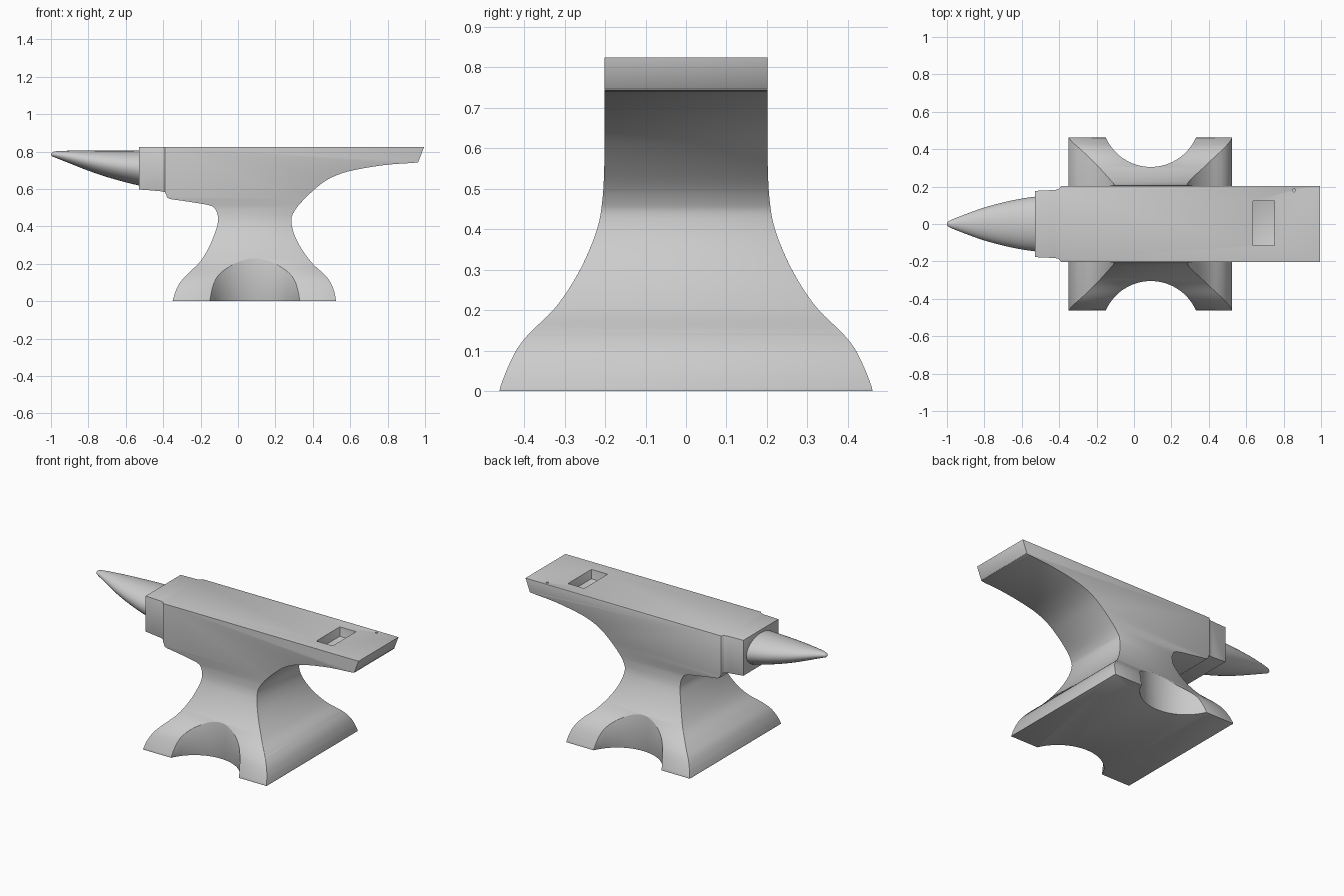
import bpy, bmesh
from math import pi, sin, cos
from mathutils import Vector, Matrix

if "Cube" in bpy.data.objects:
    bpy.data.objects.remove(bpy.data.objects["Cube"])


def smooth(pts, n=6):
    """Catmull-Rom curve through 2D points."""
    p = [Vector(q) for q in pts]
    p = [2 * p[0] - p[1]] + p + [2 * p[-1] - p[-2]]
    out = []
    for a, b, c, d in zip(p, p[1:], p[2:], p[3:]):
        for i in range(n):
            t = i / n
            out.append(0.5 * (2 * b + (c - a) * t + (2 * a - 5 * b + 4 * c - d) * t * t
                              + (3 * b - a - 3 * c + d) * t ** 3))
    return out + [p[-2]]


def make(name, bm):
    bmesh.ops.recalc_face_normals(bm, faces=bm.faces)
    me = bpy.data.meshes.new(name)
    bm.to_mesh(me)
    bm.free()
    ob = bpy.data.objects.new(name, me)
    bpy.context.collection.objects.link(ob)
    return ob


def prism(name, pts, place, lo, hi):
    """Extrude a 2D outline; place(u, v, depth) gives the 3D point."""
    bm = bmesh.new()
    face = bm.faces.new([bm.verts.new(place(p[0], p[1], lo)) for p in pts])
    ext = bmesh.ops.extrude_face_region(bm, geom=[face])["geom"]
    move = Vector(place(0, 0, hi)) - Vector(place(0, 0, lo))
    bmesh.ops.translate(bm, vec=move, verts=[v for v in ext if isinstance(v, bmesh.types.BMVert)])
    return make(name, bm)


def apply(ob, mod):
    with bpy.context.temp_override(object=ob, active_object=ob):
        bpy.ops.object.modifier_apply(modifier=mod.name)


def boolean(ob, cutter, op):
    mod = ob.modifiers.new(op, 'BOOLEAN')
    mod.operation, mod.solver, mod.object = op, 'EXACT', cutter
    apply(ob, mod)
    bpy.data.objects.remove(cutter)


def shade(ob, angle):
    bpy.ops.object.select_all(action='DESELECT')
    ob.select_set(True)
    bpy.context.view_layer.objects.active = ob
    bpy.ops.object.shade_smooth_by_angle(angle=angle)


# body: front silhouette with waist, shoulder step and heel
left = smooth([(-0.35, 0), (-0.335, 0.05), (-0.31, 0.1), (-0.27, 0.145), (-0.2, 0.215),
               (-0.15, 0.3), (-0.115, 0.39), (-0.107, 0.44), (-0.115, 0.48), (-0.145, 0.51),
               (-0.25, 0.53), (-0.36, 0.546)])
step = smooth([(-0.378, 0.553), (-0.388, 0.575), (-0.405, 0.587), (-0.53, 0.598)], 4)
right = smooth([(0.965, 0.748), (0.95, 0.741), (0.8, 0.73), (0.65, 0.707), (0.55, 0.682),
                (0.47, 0.645), (0.4, 0.59), (0.33, 0.52), (0.295, 0.47), (0.285, 0.43),
                (0.3, 0.36), (0.34, 0.28), (0.4, 0.2), (0.46, 0.145), (0.495, 0.1),
                (0.515, 0.05), (0.525, 0)])
outline = left + step + [(-0.53, 0.825), (0.995, 0.825)] + right
body = prism("anvil_body", outline, lambda u, v, d: (u, d, v), -0.6, 0.6)

# flared side profile
flare = smooth([(0.463, 0), (0.442, 0.055), (0.417, 0.105), (0.385, 0.145), (0.32, 0.21),
                (0.262, 0.3), (0.22, 0.4), (0.206, 0.48), (0.202, 0.56)])
flare = [(p[0], p[1]) for p in flare]
flare[0] = (0.463, -0.01)
half = flare + [(0.202, 0.9)]
side = half + [(-y, z) for y, z in reversed(half)]
boolean(body, prism("side_cut", side, lambda u, v, d: (d, u, v), -1.1, 1.1), 'INTERSECT')

# narrower block behind the horn
plan = [(-0.6, 0.175), (-0.53, 0.177), (-0.42, 0.182), (-0.4, 0.188), (-0.385, 0.21), (-0.385, 0.7)]
for s in (-1, 1):
    notch = [(x, s * y) for x, y in plan] + [(-0.6, s * 0.7)]
    boolean(body, prism("notch", notch, lambda u, v, d: (u, v, d), 0.52, 1.0), 'DIFFERENCE')

# rounded recesses in the base
for s in (-1, 1):
    ring = [(0.09 + 0.263 * cos(i * pi / 48), s * 0.568 + 0.263 * sin(i * pi / 48)) for i in range(96)]
    boolean(body, prism("recess", ring, lambda u, v, d: (u, v, d), -0.1, 0.5), 'DIFFERENCE')

# square tool hole and small punch hole in the face
flat = lambda u, v, d: (u, v, d)
hole = [(0.635, -0.115), (0.75, -0.115), (0.75, 0.122), (0.635, 0.122)]
boolean(body, prism("tool_hole", hole, flat, 0.765, 0.9), 'DIFFERENCE')
punch = [(0.855 + 0.008 * cos(i * pi / 8), 0.18 + 0.008 * sin(i * pi / 8)) for i in range(16)]
boolean(body, prism("punch_hole", punch, flat, 0.78, 0.9), 'DIFFERENCE')

# softened edges
bev = body.modifiers.new("soft", 'BEVEL')
bev.width, bev.segments, bev.angle_limit = 0.004, 2, 0.6
bev.use_clamp_overlap = True
apply(body, bev)
shade(body, 0.6)

# horn: elliptical sections (x, half width, bottom, top)
sections = [(-0.5, 0.15, 0.612, 0.806), (-0.6, 0.136, 0.636, 0.805), (-0.7, 0.115, 0.664, 0.805),
            (-0.8, 0.088, 0.698, 0.805), (-0.88, 0.06, 0.729, 0.805), (-0.94, 0.037, 0.753, 0.804),
            (-0.98, 0.021, 0.769, 0.801), (-0.994, 0.012, 0.775, 0.795), (-1.0, 0.001, 0.784, 0.786)]
curves = [smooth([(s[0], s[k]) for s in sections], 4) for k in (1, 2, 3)]
bm = bmesh.new()
rings = []
for w, b, t in zip(*curves):
    mid, h = (b[1] + t[1]) / 2, (t[1] - b[1]) / 2
    rings.append([bm.verts.new((w[0], w[1] * cos(a * pi / 24), mid + h * sin(a * pi / 24)))
                  for a in range(48)])
for r, q in zip(rings, rings[1:]):
    for i in range(48):
        j = (i + 1) % 48
        bm.faces.new((r[i], r[j], q[j], q[i]))
bm.faces.new(rings[0])
bm.faces.new(rings[-1])
shade(make("horn", bm), 0.7)
